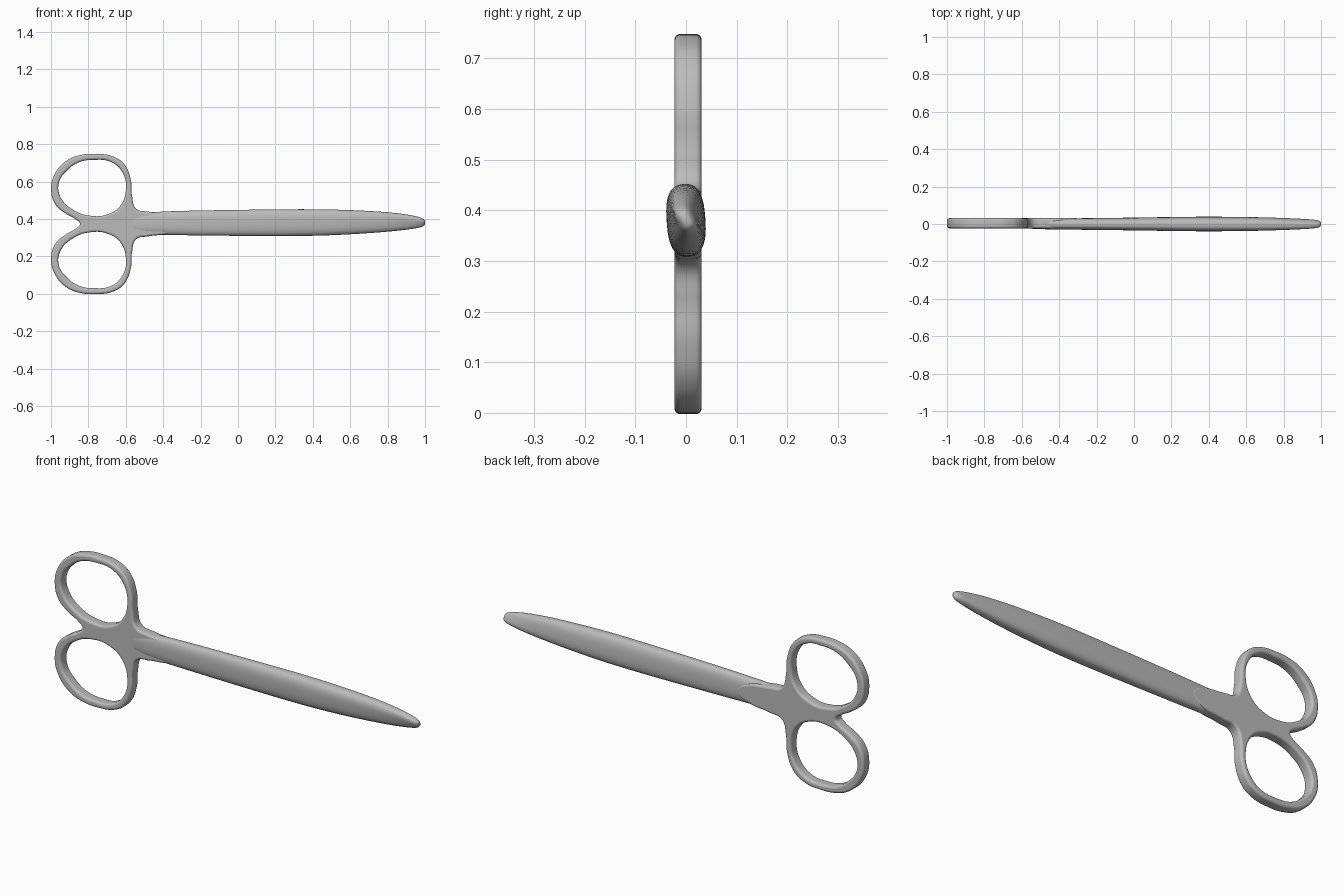
import bpy
import bmesh
from math import cos, sin, pi, radians, copysign

if "Cube" in bpy.data.objects:
    bpy.data.objects.remove(bpy.data.objects["Cube"], do_unlink=True)

MID = 0.373  # height of the long axis

steel = bpy.data.materials.new("grey_steel")
steel.use_nodes = True
steel.diffuse_color = (0.5, 0.5, 0.5, 1)
steel.node_tree.nodes["Principled BSDF"].inputs["Base Color"].default_value = (0.5, 0.5, 0.5, 1)


def mirror(points):
    return [(x, 2 * MID - z) for x, z in reversed(points)]


def smooth(obj, angle=50):
    bpy.ops.object.select_all(action="DESELECT")
    obj.select_set(True)
    bpy.context.view_layer.objects.active = obj
    bpy.ops.object.shade_smooth_by_angle(angle=radians(angle))


def add_loop(curve, points):
    spline = curve.splines.new("BEZIER")
    spline.bezier_points.add(len(points) - 1)
    for bp, (x, z) in zip(spline.bezier_points, points):
        bp.co = (x, z, 0)
        bp.handle_left_type = bp.handle_right_type = "AUTO"
    spline.use_cyclic_u = True
    spline.resolution_u = 8


# Finger rings and hub: one outline with two holes and rounded edges
outer = [(-0.30, 0.385), (-0.36, 0.42), (-0.48, 0.439), (-0.545, 0.455), (-0.566, 0.52),
         (-0.573, 0.61), (-0.61, 0.695), (-0.67, 0.735), (-0.76, 0.748), (-0.84, 0.742),
         (-0.915, 0.713), (-0.98, 0.64), (-0.999, 0.555), (-0.975, 0.475), (-0.92, 0.428),
         (-0.865, 0.396)]
hole = [(-0.77, 0.716), (-0.68, 0.705), (-0.62, 0.652), (-0.599, 0.56), (-0.632, 0.468),
        (-0.70, 0.424), (-0.78, 0.416), (-0.88, 0.448), (-0.95, 0.52), (-0.957, 0.595),
        (-0.91, 0.663), (-0.85, 0.703)]

EDGE = 0.012
curve = bpy.data.curves.new("handles", "CURVE")
curve.dimensions = "2D"
curve.fill_mode = "BOTH"
curve.extrude = 0.015
curve.bevel_depth = EDGE
curve.bevel_resolution = 4
curve.offset = -EDGE
add_loop(curve, outer + [(-0.845, MID)] + mirror(outer))
add_loop(curve, hole)
add_loop(curve, mirror(hole))
handles = bpy.data.objects.new("handles", curve)
bpy.context.collection.objects.link(handles)
handles.rotation_euler.x = pi / 2
handles.location.y = 0.004
bpy.ops.object.select_all(action="DESELECT")
handles.select_set(True)
bpy.context.view_layer.objects.active = handles
bpy.ops.object.convert(target="MESH")
handles = bpy.context.object
handles.data.materials.clear()
handles.data.materials.append(steel)
smooth(handles)

# Closed blades: rounded sections (x, bottom, top, half thickness, roll in degrees)
sections = [(-0.62, 0.33, 0.415, 0.022, 0), (-0.50, 0.316, 0.438, 0.029, 0),
            (-0.25, 0.312, 0.445, 0.031, 1), (0.0, 0.309, 0.449, 0.034, 2),
            (0.25, 0.308, 0.452, 0.038, 3), (0.42, 0.309, 0.453, 0.039, 4),
            (0.60, 0.317, 0.448, 0.037, 5), (0.75, 0.327, 0.441, 0.033, 7),
            (0.87, 0.338, 0.430, 0.027, 12), (0.94, 0.347, 0.418, 0.022, 20),
            (0.98, 0.355, 0.408, 0.018, 28), (0.995, 0.362, 0.399, 0.012, 30),
            (1.0, 0.372, 0.39, 0.005, 30)]
SIDES = 32


def power(v, p):
    return copysign(abs(v) ** p, v)


bm = bmesh.new()
rings = []
for x, low, high, half, roll in sections:
    ring = []
    c, s = cos(radians(roll)), sin(radians(roll))
    for i in range(SIDES):
        a = 2 * pi * i / SIDES
        y = half * power(cos(a), 0.75)
        z = (high - low) / 2 * power(sin(a), 0.75)
        ring.append(bm.verts.new((x, y * c - z * s, (low + high) / 2 + y * s + z * c)))
    rings.append(ring)
for a, b in zip(rings, rings[1:]):
    for i in range(SIDES):
        j = (i + 1) % SIDES
        bm.faces.new((a[i], a[j], b[j], b[i]))
bm.faces.new(rings[0])
bm.faces.new(rings[-1])
bmesh.ops.recalc_face_normals(bm, faces=bm.faces)
mesh = bpy.data.meshes.new("closed_blades")
bm.to_mesh(mesh)
bm.free()
mesh.materials.append(steel)
blades = bpy.data.objects.new("closed_blades", mesh)
bpy.context.collection.objects.link(blades)
sub = blades.modifiers.new("soften", "SUBSURF")
sub.levels = sub.render_levels = 1
smooth(blades, 80)
